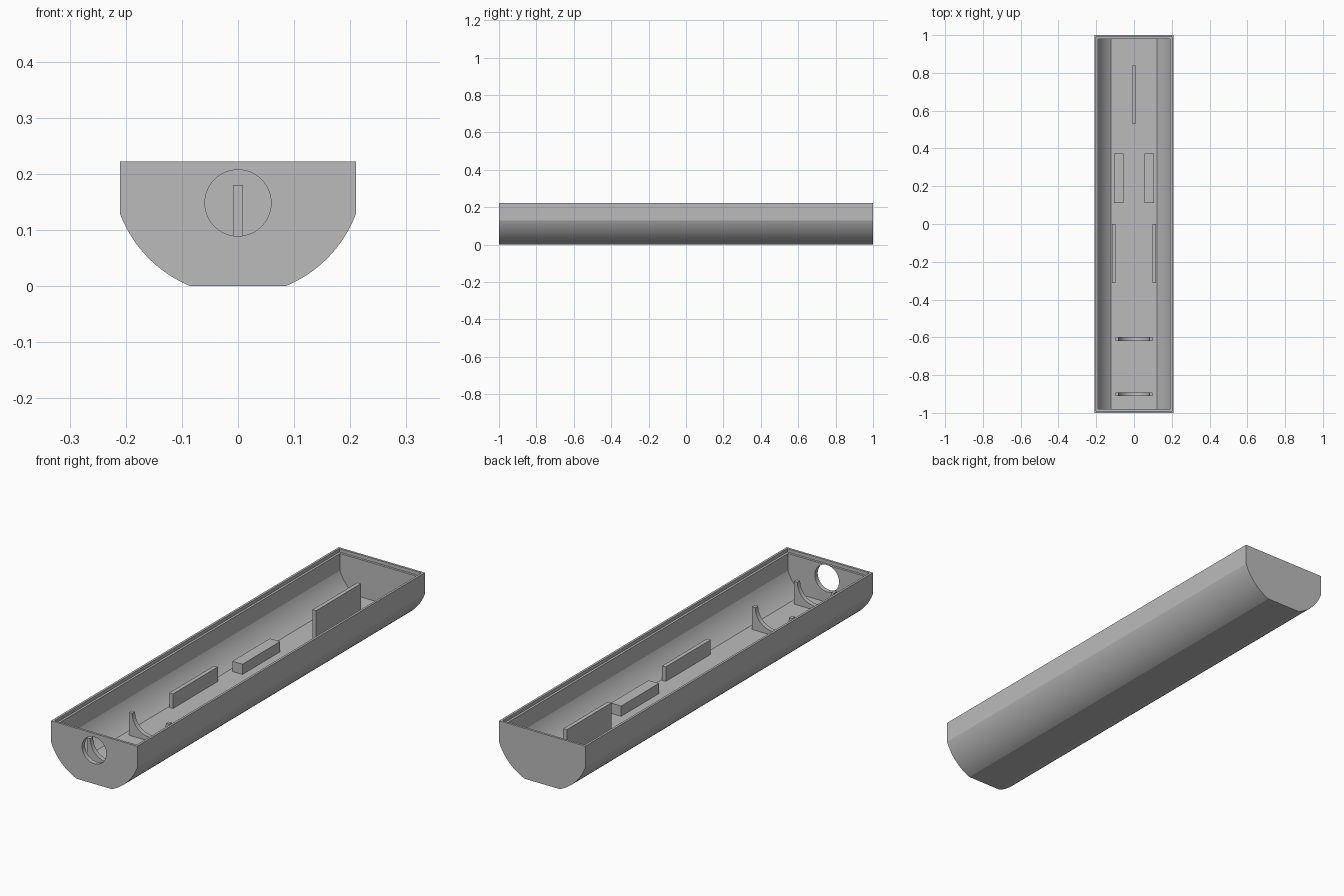
import bpy, bmesh, math

if "Cube" in bpy.data.objects:
    bpy.data.objects.remove(bpy.data.objects["Cube"], do_unlink=True)

grey = bpy.data.materials.new("plain grey")
grey.use_nodes = True
GREY = (0.5, 0.5, 0.5, 1)
grey.diffuse_color = GREY
grey.node_tree.nodes["Principled BSDF"].inputs["Base Color"].default_value = GREY

TOP, FLOOR, WALL = 0.222, 0.043, 0.02
CENTRE_Z, RADIUS = 0.208, 0.2247      # shared centre of outer and inner curves


def prism(name, profile, y0, y1):
    """Extrude an (x, z) outline along y."""
    bm = bmesh.new()
    face = bm.faces.new([bm.verts.new((x, y0, z)) for x, z in profile])
    ext = bmesh.ops.extrude_face_region(bm, geom=[face])["geom"]
    moved = [v for v in ext if isinstance(v, bmesh.types.BMVert)]
    bmesh.ops.translate(bm, verts=moved, vec=(0, y1 - y0, 0))
    bmesh.ops.recalc_face_normals(bm, faces=bm.faces)
    mesh = bpy.data.meshes.new(name)
    bm.to_mesh(mesh)
    bm.free()
    mesh.materials.append(grey)
    obj = bpy.data.objects.new(name, mesh)
    bpy.context.collection.objects.link(obj)
    return obj


def box(name, x0, x1, y0, y1, z0, z1):
    return prism(name, [(x0, z0), (x1, z0), (x1, z1), (x0, z1)], y0, y1)


def arc(radius, a0, a1, cz, n=24):
    """Points on a circle about (0, cz); angles run from straight down towards +x."""
    angles = [a0 + (a1 - a0) * i / n for i in range(n + 1)]
    return [(radius * math.sin(a), cz - radius * math.cos(a)) for a in angles]


def hull_profile(half_width, radius, bottom, top):
    """Flat bottom, curved bilges, upright sides."""
    low = math.acos((CENTRE_Z - bottom) / radius)
    high = math.asin(half_width / radius)
    right = arc(radius, low, high, CENTRE_Z) + [(half_width, top)]
    return right + [(-x, z) for x, z in reversed(right)]


def activate(obj):
    bpy.ops.object.select_all(action="DESELECT")
    obj.select_set(True)
    bpy.context.view_layer.objects.active = obj


def cut(obj, cutter):
    mod = obj.modifiers.new("cut", "BOOLEAN")
    mod.operation, mod.solver, mod.object = "DIFFERENCE", "EXACT", cutter
    activate(obj)
    bpy.ops.object.modifier_apply(modifier=mod.name)
    bpy.data.objects.remove(cutter, do_unlink=True)


# Trough-shaped shell: hollow, rim rebate and round opening in the front wall
shell = prism("shell", hull_profile(0.21, RADIUS, 0, TOP), -1, 1)
cut(shell, prism("hollow", hull_profile(0.19, RADIUS - WALL, FLOOR, TOP + 0.1),
                 WALL - 1, 1 - WALL))
cut(shell, box("rebate", -0.2, 0.2, -0.99, 0.99, TOP - 0.015, TOP + 0.1))
cut(shell, prism("opening", arc(0.059, 0, math.tau, 0.148, 48)[:-1], -1.1, -0.95))

SUNK = FLOOR - 0.003   # internal parts bed slightly into the floor

# Centre fin near the back
box("centre_fin", -0.009, 0.009, 0.53, 0.842, SUNK, 0.18)

# Paired blocks and side plates
for side, s in (("left", 1), ("right", -1)):
    x0, x1 = sorted((s * 0.055, s * 0.105))
    box(side + "_block", x0, x1, 0.11, 0.372, SUNK, 0.088)
    x0, x1 = sorted((s * 0.098, s * 0.116))
    box(side + "_plate", x0, x1, -0.312, 0, SUNK, 0.107)

# Cradles with a half-round seat
for name, y in (("front_cradle", -0.901), ("rear_cradle", -0.609)):
    seat = arc(0.082, -math.pi / 2, math.pi / 2, 0.143, 32)
    outline = [(0.098, 0.143), (0.098, SUNK), (-0.098, SUNK), (-0.098, 0.143)]
    prism(name, seat + outline, y - 0.01, y + 0.01)

for obj in bpy.context.collection.objects:
    if obj.type == "MESH" and grey.name in obj.data.materials:
        activate(obj)
        bpy.ops.object.shade_smooth_by_angle(angle=math.radians(15))
